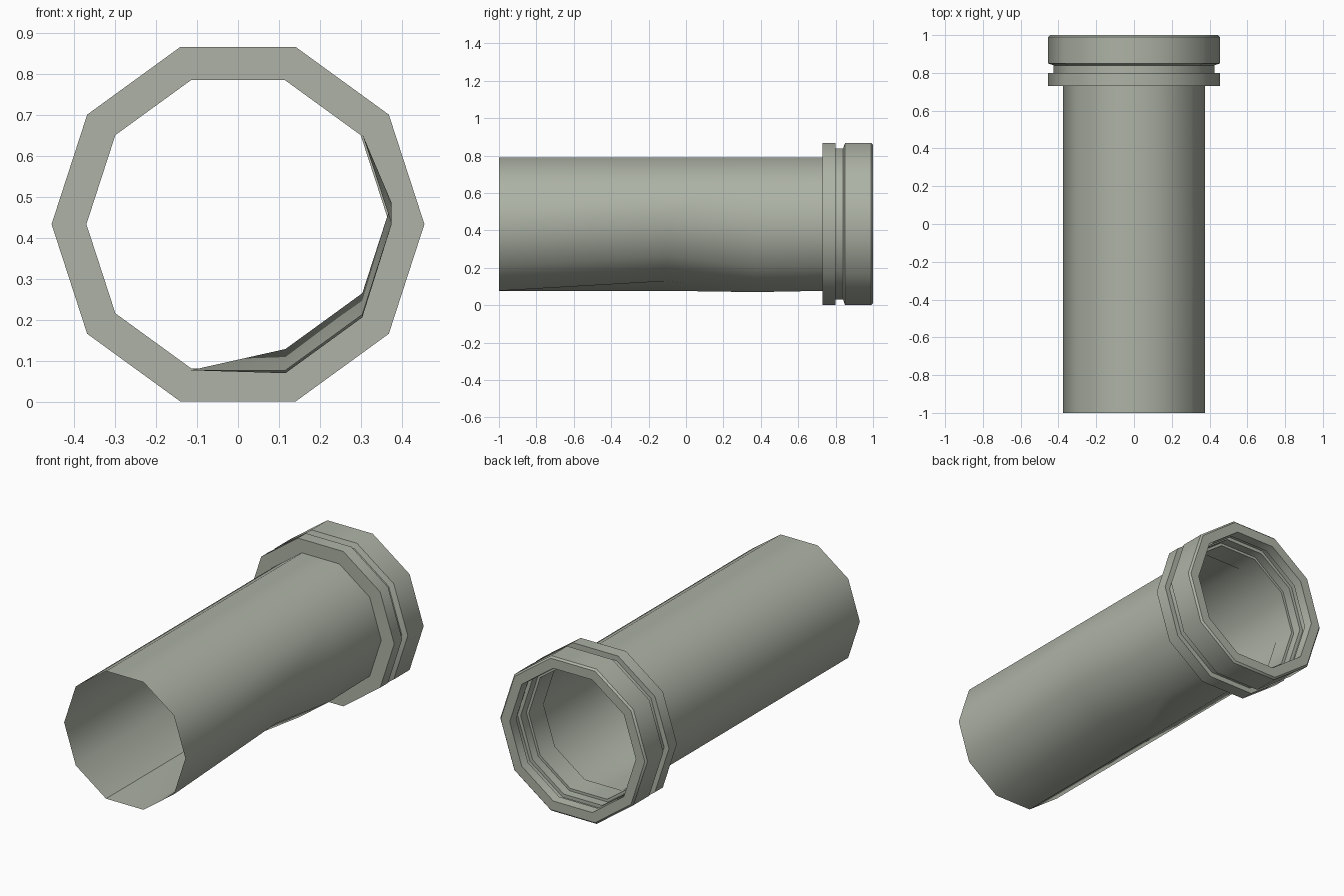
import bpy, math

if "Cube" in bpy.data.objects:
    bpy.data.objects.remove(bpy.data.objects["Cube"])

SIDES = 10
CZ = 0.4335

metal = bpy.data.materials.new("grey green metal")
metal.diffuse_color = (0.42, 0.45, 0.38, 1)
metal.use_nodes = True
metal.node_tree.nodes["Principled BSDF"].inputs["Base Color"].default_value = metal.diffuse_color


def lathe(name, profile, closed=False, shift=None):
    """Sweep (y, radius) points around the pipe axis."""
    verts, faces = [], []
    for i, (y, r) in enumerate(profile):
        for k in range(SIDES):
            a = 2 * math.pi * k / SIDES
            dz = shift(i, k) if shift else 0
            verts.append((r * math.cos(a), y, CZ + r * math.sin(a) + dz))
    n = len(profile)
    for i in range(n if closed else n - 1):
        j = (i + 1) % n
        for k in range(SIDES):
            m = (k + 1) % SIDES
            faces.append((i * SIDES + k, j * SIDES + k, j * SIDES + m, i * SIDES + m))
    mesh = bpy.data.meshes.new(name)
    mesh.from_pydata(verts, [], faces)
    mesh.materials.append(metal)
    ob = bpy.data.objects.new(name, mesh)
    bpy.context.collection.objects.link(ob)
    bpy.ops.object.select_all(action='DESELECT')
    ob.select_set(True)
    bpy.context.view_layer.objects.active = ob
    bpy.ops.object.mode_set(mode='EDIT')
    bpy.ops.mesh.select_all(action='SELECT')
    bpy.ops.mesh.normals_make_consistent(inside=False)
    bpy.ops.object.mode_set(mode='OBJECT')
    bpy.ops.object.shade_smooth_by_angle(angle=math.radians(40))
    return ob


# dent pushed up into the lower right side of the pipe
def dent(i, k):
    if i == 1 and k in (0, 8, 9):
        return 0.052
    if i == 2 and k in (8, 9):
        return -0.007
    return 0


lathe("pipe", [(-1, 0.375), (-0.1, 0.375), (0.37, 0.375), (0.74, 0.375)], shift=dent)

# stepped socket collar
lathe("collar", [
    (0.73, 0.37), (0.73, 0.455), (0.80, 0.455), (0.80, 0.425), (0.84, 0.425),
    (0.85, 0.455), (0.99, 0.455), (1.0, 0.445),
    (1.0, 0.39), (0.95, 0.385), (0.95, 0.405), (0.91, 0.405), (0.91, 0.385),
    (0.86, 0.385), (0.86, 0.37)], closed=True)
